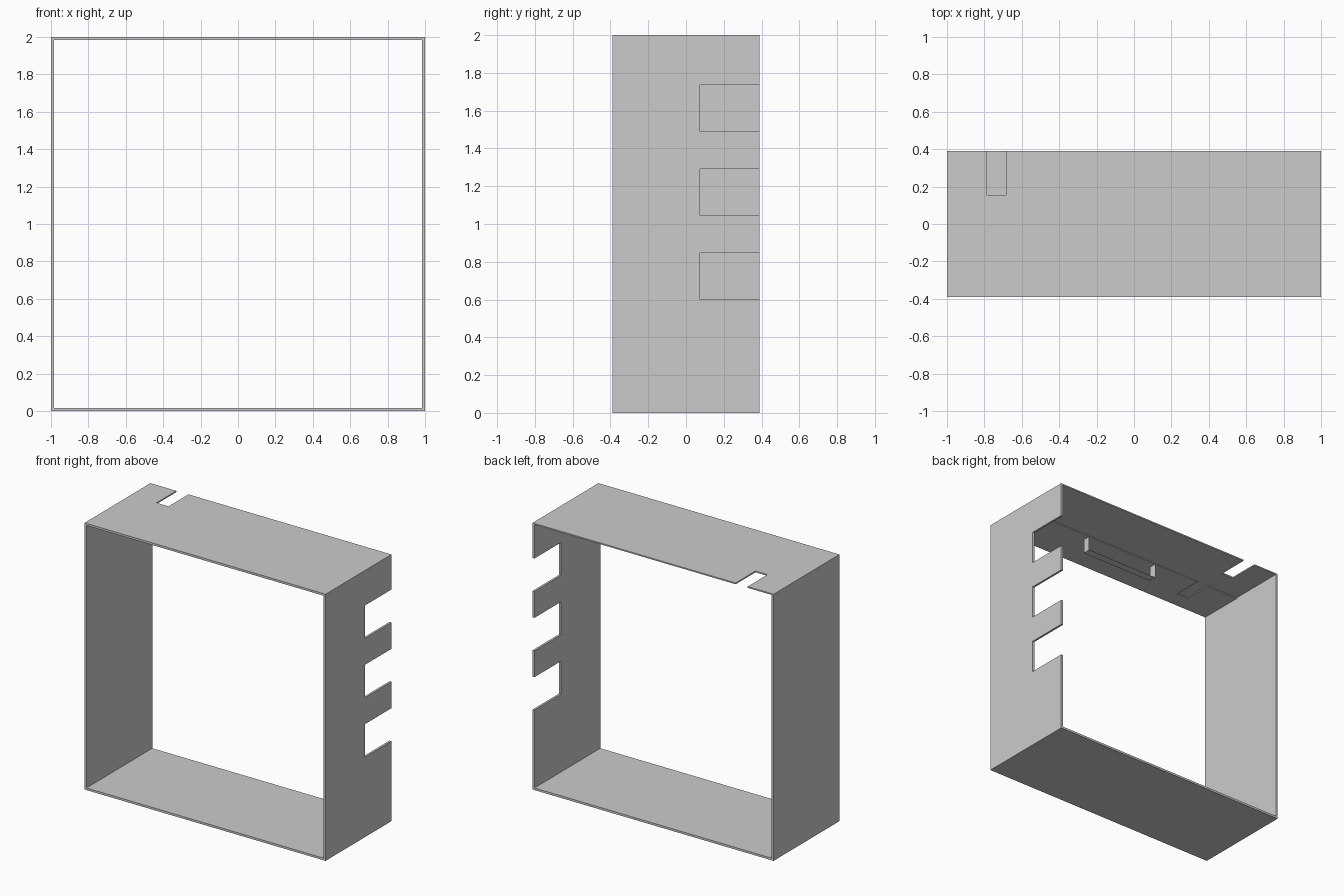
import bpy, bmesh
from mathutils import Vector

if "Cube" in bpy.data.objects:
    bpy.data.objects.remove(bpy.data.objects["Cube"])

T = 0.016          # wall thickness
D = 0.39           # half depth
SKIN = 0.010       # upper layer of the top wall


def make_object(name, bm):
    bmesh.ops.recalc_face_normals(bm, faces=bm.faces)
    mesh = bpy.data.meshes.new(name)
    bm.to_mesh(mesh)
    bm.free()
    obj = bpy.data.objects.new(name, mesh)
    bpy.context.collection.objects.link(obj)
    return obj


def plate(name, points, to_3d, direction):
    """Extrude a flat outline into a plate."""
    bm = bmesh.new()
    face = bm.faces.new([bm.verts.new(to_3d(a, b)) for a, b in points])
    ext = bmesh.ops.extrude_face_region(bm, geom=[face], use_keep_orig=True)
    moved = [g for g in ext["geom"] if isinstance(g, bmesh.types.BMVert)]
    bmesh.ops.translate(bm, verts=moved, vec=Vector(direction))
    return make_object(name, bm)


def notched_outline(x0, x1, y0, y1, n0, n1, depth):
    """Rectangle with one slot cut in from its rear edge."""
    return [(x0, y0), (x1, y0), (x1, y1), (n1, y1),
            (n1, y1 - depth), (n0, y1 - depth), (n0, y1), (x0, y1)]


# bottom and left walls
rect = [(-1, -D), (1, -D), (1, D), (-1, D)]
plate("bottom_wall", rect, lambda x, y: (x, y, 0), (0, 0, T))
side = [(-D, T), (D, T), (D, 2 - SKIN), (-D, 2 - SKIN)]
plate("left_wall", side, lambda y, z: (-1, y, z), (T, 0, 0))

# right wall with three rear notches
outline = [(-D, 2 - SKIN), (-D, T), (D, T)]
for i in range(3):
    z = 0.60 + i * 0.445
    outline += [(D, z), (0.075, z), (0.075, z + 0.247), (D, z + 0.247)]
outline.append((D, 2 - SKIN))
plate("right_wall", outline, lambda y, z: (1, y, z), (-T, 0, 0))

# top wall with a rear slot
plate("top_wall", notched_outline(-1, 1, -D, D, -0.785, -0.685, 0.235),
      lambda x, y: (x, y, 2), (0, 0, -SKIN))

# slotted lining under the front half of the top wall
plate("top_lining", notched_outline(-1 + T, 1 - T, -D, -0.04, -0.72, -0.62, 0.22),
      lambda x, y: (x, y, 2 - SKIN), (0, 0, SKIN - T))

# thin sheet bracket hanging under the lining
bm = bmesh.new()
profile = [(-0.23, 2 - T), (-0.23, 1.875), (0.38, 1.875), (0.38, 2 - T)]
rows = [[bm.verts.new((x, y, z)) for x, z in profile] for y in (-0.10, -0.04)]
for i in range(3):
    bm.faces.new((rows[0][i], rows[0][i + 1], rows[1][i + 1], rows[1][i]))
make_object("hanging_bracket", bm)
